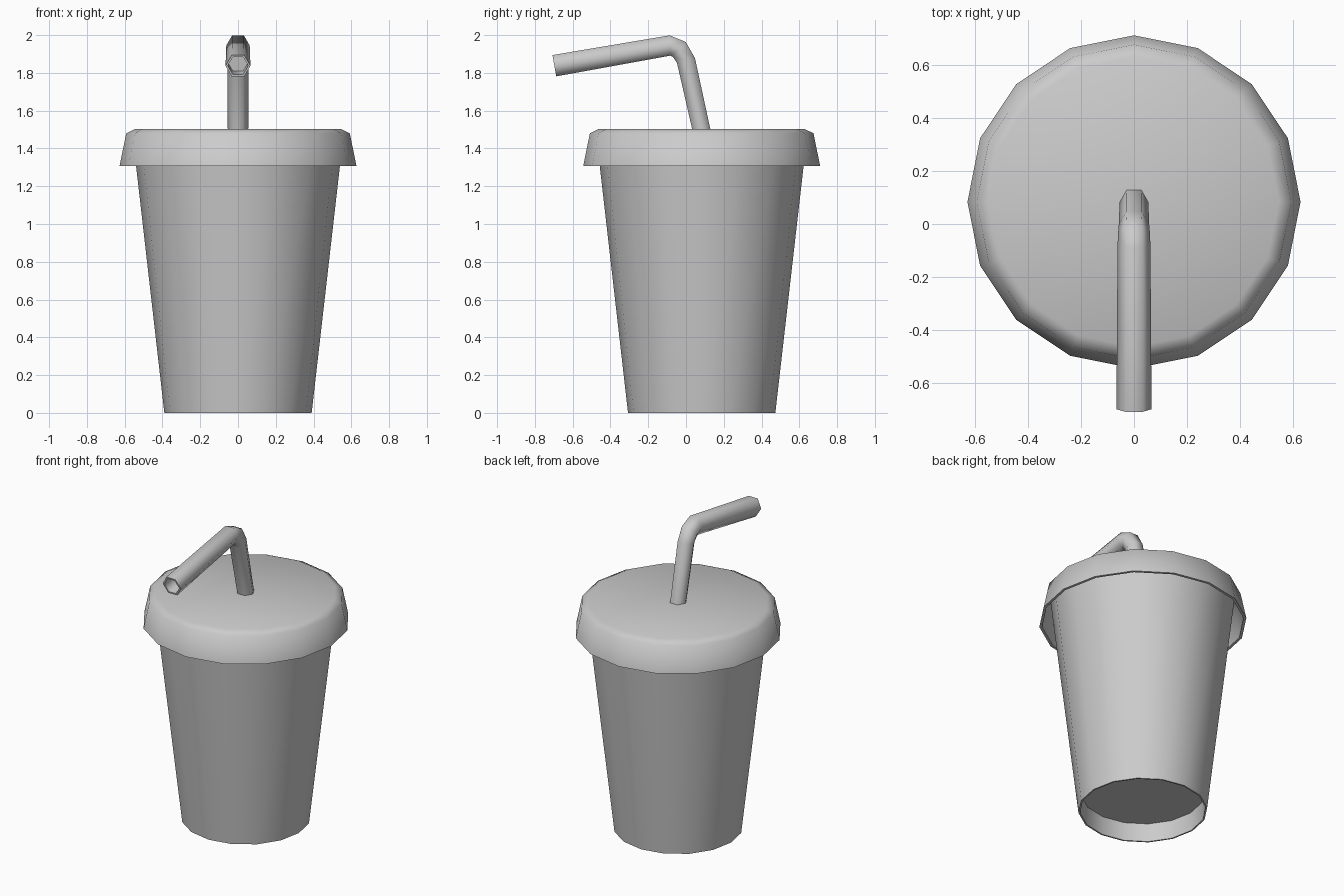
import bpy, bmesh, math
from mathutils import Vector

if "Cube" in bpy.data.objects:
    bpy.data.objects.remove(bpy.data.objects["Cube"])

grey = bpy.data.materials.new("light grey")
grey.diffuse_color = (0.6, 0.6, 0.6, 1)
grey.use_nodes = True
grey.node_tree.nodes["Principled BSDF"].inputs["Base Color"].default_value = grey.diffuse_color
CUP_Y = 0.083   # the cup axis sits slightly behind the origin


def skin(name, rings, cap_start, cap_end, angle):
    """Join rings of points with quads, then shade smooth."""
    bm = bmesh.new()
    loops = [[bm.verts.new(p) for p in ring] for ring in rings]
    n = len(loops[0])
    for a, b in zip(loops, loops[1:]):
        for i in range(n):
            j = (i + 1) % n
            bm.faces.new((a[i], a[j], b[j], b[i]))
    if cap_start:
        bm.faces.new(loops[0][::-1])
    if cap_end:
        bm.faces.new(loops[-1])
    bmesh.ops.recalc_face_normals(bm, faces=bm.faces)
    mesh = bpy.data.meshes.new(name)
    bm.to_mesh(mesh)
    bm.free()
    mesh.materials.append(grey)
    ob = bpy.data.objects.new(name, mesh)
    bpy.context.collection.objects.link(ob)
    bpy.ops.object.select_all(action='DESELECT')
    ob.select_set(True)
    bpy.context.view_layer.objects.active = ob
    bpy.ops.object.shade_smooth_by_angle(angle=math.radians(angle))
    return ob


def lathe(name, profile, angle=60):
    """Turn a radius/height profile into a 16-sided body."""
    rings = [[(r * math.cos(k * math.tau / 16), CUP_Y + r * math.sin(k * math.tau / 16), z)
              for k in range(16)] for r, z in profile]
    return skin(name, rings, True, True, angle)


# Tapered cup with a recessed base
lathe("cup", [(0.375, 0.12), (0.38, 0.0), (0.39, 0.0), (0.54, 1.31), (0.558, 1.47)])

# Hollow lid: inner ceiling, skirt, rounded shoulder, flat top
lathe("lid", [(0.55, 1.475), (0.575, 1.465), (0.61, 1.308), (0.627, 1.308),
              (0.592, 1.48), (0.545, 1.503)])

# Bent hexagonal straw: centre y, z, radius and tilt of each ring
path = [(0.088, 1.47, 0.054, 102.5), (0.0, 1.865, 0.057, 106),
        (-0.035, 1.924, 0.060, 140), (-0.085, 1.945, 0.062, 182),
        (-0.697, 1.838, 0.066, 190), (-0.697, 1.838, 0.054, 190),
        (-0.60, 1.855, 0.054, 190)]
rings = []
for y, z, r, deg in path:
    t = math.radians(deg)
    up = Vector((0, -math.sin(t), math.cos(t)))
    rings.append([Vector((0, y, z)) + Vector((r * math.cos(k * math.tau / 6), 0, 0))
                  + up * r * math.sin(k * math.tau / 6) for k in range(6)])
skin("straw", rings, True, True, 65)
